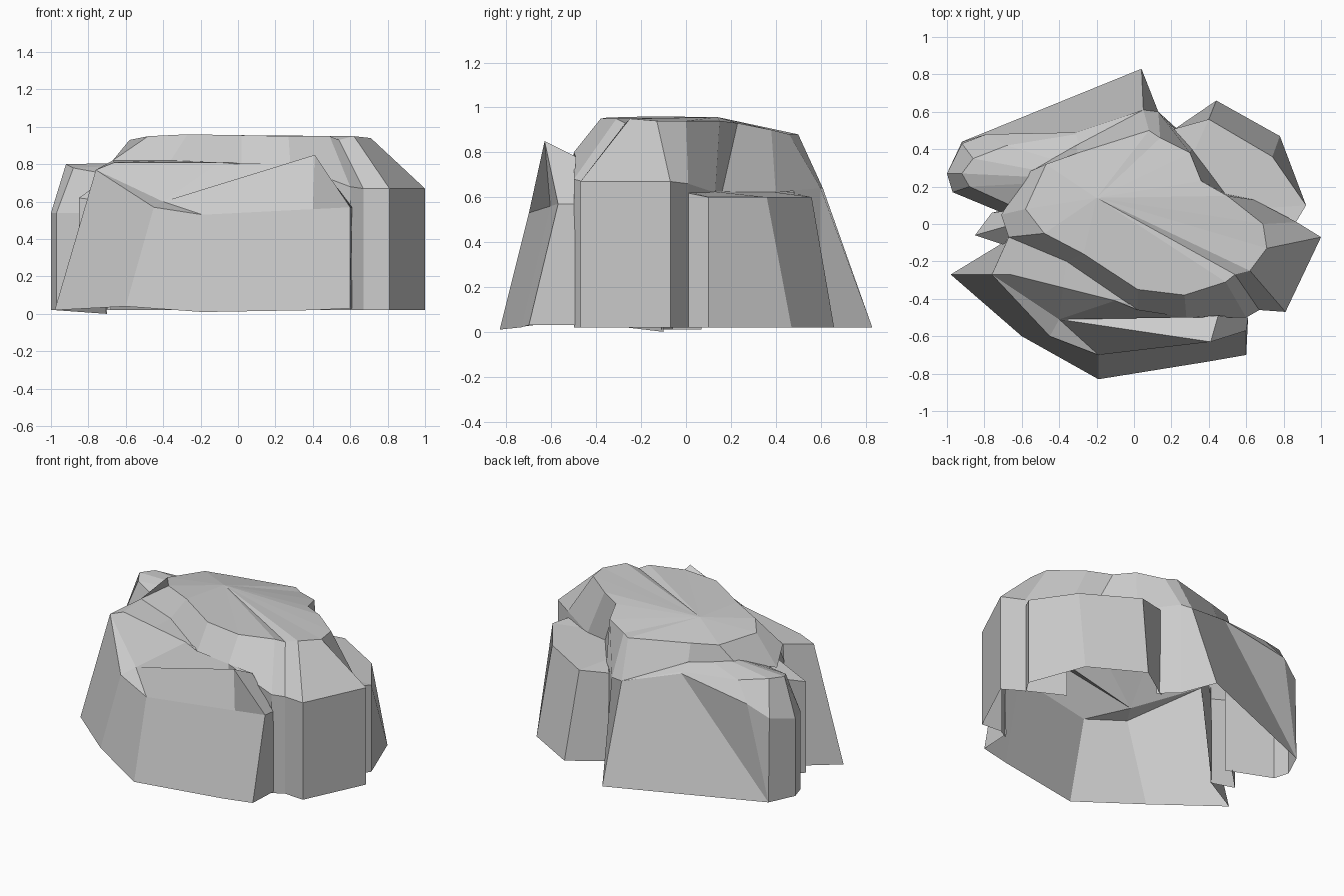
import bpy, bmesh


def loft(name, rows, closed=False, peak=None):
    """Faceted skin through rows of points; optional peak closes the last row."""
    bm = bmesh.new()
    grid = [[bm.verts.new(p) for p in row] for row in rows]
    n = len(grid[0])
    cols = range(n if closed else n - 1)
    for a, b in zip(grid, grid[1:]):
        for i in cols:
            j = (i + 1) % n
            bm.faces.new((a[i], a[j], b[j], b[i]))
    if peak:
        tip = bm.verts.new(peak)
        for i in cols:
            bm.faces.new((grid[-1][i], grid[-1][(i + 1) % n], tip))
    bmesh.ops.remove_doubles(bm, verts=bm.verts, dist=0.002)
    bmesh.ops.dissolve_degenerate(bm, edges=bm.edges, dist=0.002)
    bmesh.ops.recalc_face_normals(bm, faces=bm.faces)
    if sum(f.normal.z * f.calc_area() for f in bm.faces) < 0:
        bmesh.ops.reverse_faces(bm, faces=bm.faces)
    me = bpy.data.meshes.new(name)
    bm.to_mesh(me)
    bm.free()
    ob = bpy.data.objects.new(name, me)
    bpy.context.collection.objects.link(ob)
    return ob


def drop(points, z=0.02):
    return [(x, y, z) for x, y, _ in points]


# Central crown: plateau rim and the sloping shoulder below it
rim = [(.71, -.13, .94), (.62, -.25, .95), (.54, -.27, .93), (.49, -.31, .95),
       (.27, -.38, .95), (.02, -.35, .955), (-.27, -.16, .96), (-.48, -.05, .95),
       (-.58, .08, .93), (-.47, .32, .91), (-.3, .38, .9), (.08, .5, .88),
       (.14, .46, .88), (.3, .38, .9), (.36, .23, .93), (.5, .15, .94), (.69, 0, .94)]
shoulder = [(1, -.07, .67), (.81, -.47, .67), (.67, -.46, .67), (.6, -.5, .68),
            (.28, -.5, .8), (.02, -.46, .8), (-.36, -.2, .82), (-.67, -.07, .82),
            (-.71, .05, .72), (-.56, .28, .8), (-.31, .42, .79), (.05, .61, .64),
            (.13, .6, .64), (.31, .4, .62), (.49, .16, .62), (.64, .13, .62), (.87, .01, .66)]
loft("crown_rock", [shoulder, rim], closed=True, peak=(-.2, .14, .957))

# Upright wall on the right end
wall = [shoulder[-2], shoulder[-1]] + shoulder[:4]
loft("right_wall", [drop(wall), wall])

# Front slab: base, upper edge, crest, gully floor and back of the gully
left, tip = (-.67, -.07, .82), (-.76, -.27, .77)
gully, crest, notch = (-.4, -.51, .6), (.41, -.63, .85), (.45, -.49, .78)
ledge = [(-.66, -.27, .81), (-.38, -.34, .81), (-.1, -.41, .81), (.28, -.5, .8)]
loft("front_slab", [
    [(-.7, -.1, 0), (-.98, -.27, .02), (-.6, -.6, .04), (-.19, -.83, .01),
     (.4, -.735, .02), (.6, -.7, .03), (.61, -.48, .03)],
    [left, tip, (-.45, -.6, .57), (-.19, -.7, .53),
     (.4, -.605, .56), (.6, -.57, .57), (.61, -.5, .57)],
    [left, tip, gully, gully, crest, crest, notch],
    [left, tip, gully, gully, notch, notch, notch],
    [left] + ledge + [notch, notch]])
loft("slab_shelf", [ledge, [left, (-.36, -.2, .82), (.02, -.46, .8), ledge[-1]]])
loft("slab_joint", [[(.28, -.5, .7), (.61, -.48, .5)], [(.28, -.5, .8), (.6, -.5, .68)]])

# Left rock with its long flared back wall, turning in to the right rock
loft("left_rock", [
    [(-.68, .05, .02), (-.97, .17, .02), (-1, .27, .02), (-.92, .44, .02),
     (-.92, .44, .02), (-.92, .44, .02), (.04, .83, .02), (.13, .6, .02), (.24, .5, .02)],
    [(-.68, .05, .54), (-.97, .17, .54), (-1, .27, .54), (-.92, .43, .58),
     (-.79, .48, .66), (-.31, .49, .74), (.05, .61, .64), (.13, .6, .64), (.24, .48, .63)],
    [(-.66, .1, .74), (-.88, .2, .78), (-.92, .27, .8), (-.86, .35, .8),
     (-.68, .42, .77), (-.31, .48, .75), (.05, .61, .64), (.13, .6, .64), (.24, .48, .63)],
    [(-.5, .22, .8), (-.5, .22, .8), (-.5, .25, .81), (-.48, .28, .81),
     (-.42, .34, .8), (-.28, .38, .8), (.05, .61, .64), (.13, .6, .64), (.24, .48, .63)]])

# Lower rock at the back right
loft("back_right_rock", [
    [(.2, .5, .02), (.22, .51, .02), (.44, .66, .02), (.78, .47, .02),
     (.92, .1, .02), (.86, .0, .02)],
    [(.2, .5, .62), (.22, .51, .61), (.4, .56, .6), (.74, .36, .6),
     (.92, .1, .6), (.86, .0, .62)],
    [(.27, .38, .63), (.27, .38, .63), (.3, .34, .63), (.44, .13, .63),
     (.62, .08, .63), (.8, .0, .63)]])

# Small spur wedged between the slab and the left rock
loft("left_spur", [
    [(-.7, -.11, .01), (-.85, -.06, .01), (-.72, .07, .01)],
    [(-.7, -.11, .6), (-.85, -.06, .62), (-.76, .06, .66)],
    [(-.63, -.07, .81), (-.64, .0, .77), (-.62, .08, .77)]])
